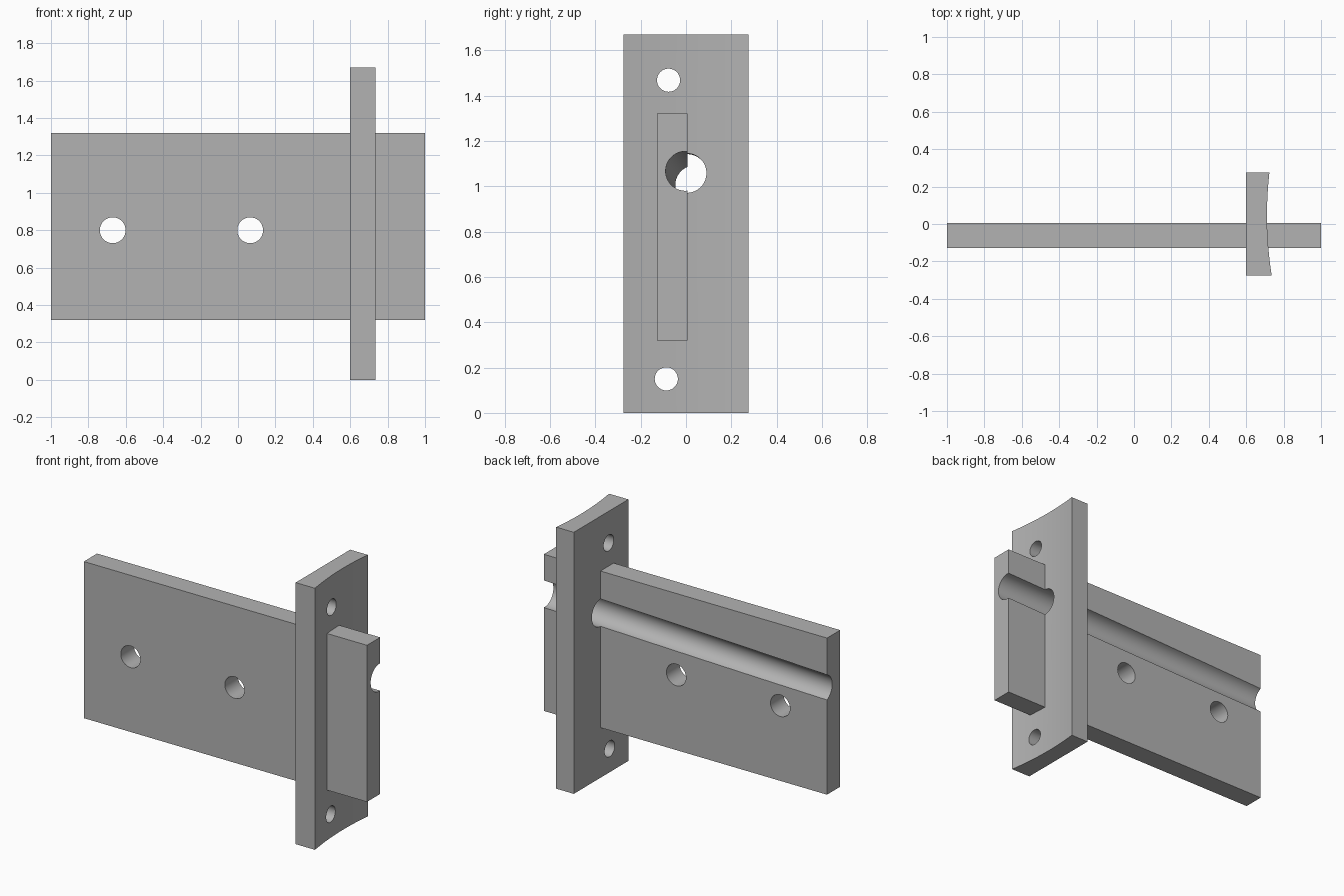
import bpy, bmesh, math
from mathutils import Vector

if "Cube" in bpy.data.objects:
    bpy.data.objects.remove(bpy.data.objects["Cube"], do_unlink=True)

grey = bpy.data.materials.new("plain_grey")
grey.use_nodes = True
COLOUR = (0.45, 0.45, 0.45, 1)
grey.diffuse_color = COLOUR
grey.node_tree.nodes["Principled BSDF"].inputs["Base Color"].default_value = COLOUR


def prism(name, outline, z0, z1):
    """Extrude a closed xy outline from z0 to z1."""
    bm = bmesh.new()
    face = bm.faces.new([bm.verts.new((x, y, z0)) for x, y in outline])
    grown = bmesh.ops.extrude_face_region(bm, geom=[face])["geom"]
    top = [v for v in grown if isinstance(v, bmesh.types.BMVert)]
    bmesh.ops.translate(bm, verts=top, vec=(0, 0, z1 - z0))
    bmesh.ops.recalc_face_normals(bm, faces=bm.faces)
    mesh = bpy.data.meshes.new(name)
    bm.to_mesh(mesh)
    bm.free()
    obj = bpy.data.objects.new(name, mesh)
    bpy.context.collection.objects.link(obj)
    mesh.materials.append(grey)
    return obj


def drill(name, start, end, radius):
    """Round cutter running from start to end."""
    a, b = Vector(start), Vector(end)
    bpy.ops.mesh.primitive_cylinder_add(vertices=64, radius=radius,
                                        depth=(b - a).length, location=(a + b) / 2)
    obj = bpy.context.object
    obj.name = name
    obj.rotation_euler = (b - a).to_track_quat('Z', 'Y').to_euler()
    obj.data.materials.append(grey)
    obj.hide_render = True
    return obj


def cut(obj, cutters):
    """Subtract the cutters, then shade the round walls smooth."""
    for c in cutters:
        mod = obj.modifiers.new(c.name, 'BOOLEAN')
        mod.operation, mod.solver, mod.object = 'DIFFERENCE', 'EXACT', c
    bpy.ops.object.select_all(action='DESELECT')
    obj.select_set(True)
    bpy.context.view_layer.objects.active = obj
    for c in cutters:
        bpy.ops.object.modifier_apply(modifier=c.name)
    bpy.ops.object.shade_smooth_by_angle(angle=math.radians(30))


# Long upright plate
plate = prism("plate", [(-1, -0.127), (1, -0.127), (1, 0.006), (-1, 0.006)], 0.32, 1.32)

# Crossing flange with a shallow hollow face
STEPS = 24
ys = [-0.275 + 0.55 * i / STEPS for i in range(STEPS + 1)]
hollow = [(0.711 + 0.246 * (y - 0.045) ** 2, y) for y in ys]
flange = prism("flange", [(0.6, 0.275), (0.6, -0.275)] + hollow, 0, 1.67)

# Slightly slanted channel along the plate and through the flange
near, far = Vector((1, -0.003, 1.067)), Vector((-1, 0.04, 1.005))
reach = (near - far) * 0.1
channel = drill("channel_cutter", far - reach, near + reach, 0.087)

# Bolt holes
plate_holes = [drill(f"plate_hole_cutter_{i}", (x, -0.4, 0.8), (x, 0.4, 0.8), 0.069)
               for i, x in enumerate((-0.67, 0.065))]
flange_holes = [drill(f"flange_hole_cutter_{i}", (0.4, y, z), (0.9, y, z), 0.051)
                for i, (y, z) in enumerate(((-0.077, 1.468), (-0.087, 0.15)))]

cut(plate, [channel] + plate_holes)
cut(flange, [channel] + flange_holes)

for c in [channel] + plate_holes + flange_holes:
    bpy.data.objects.remove(c, do_unlink=True)
